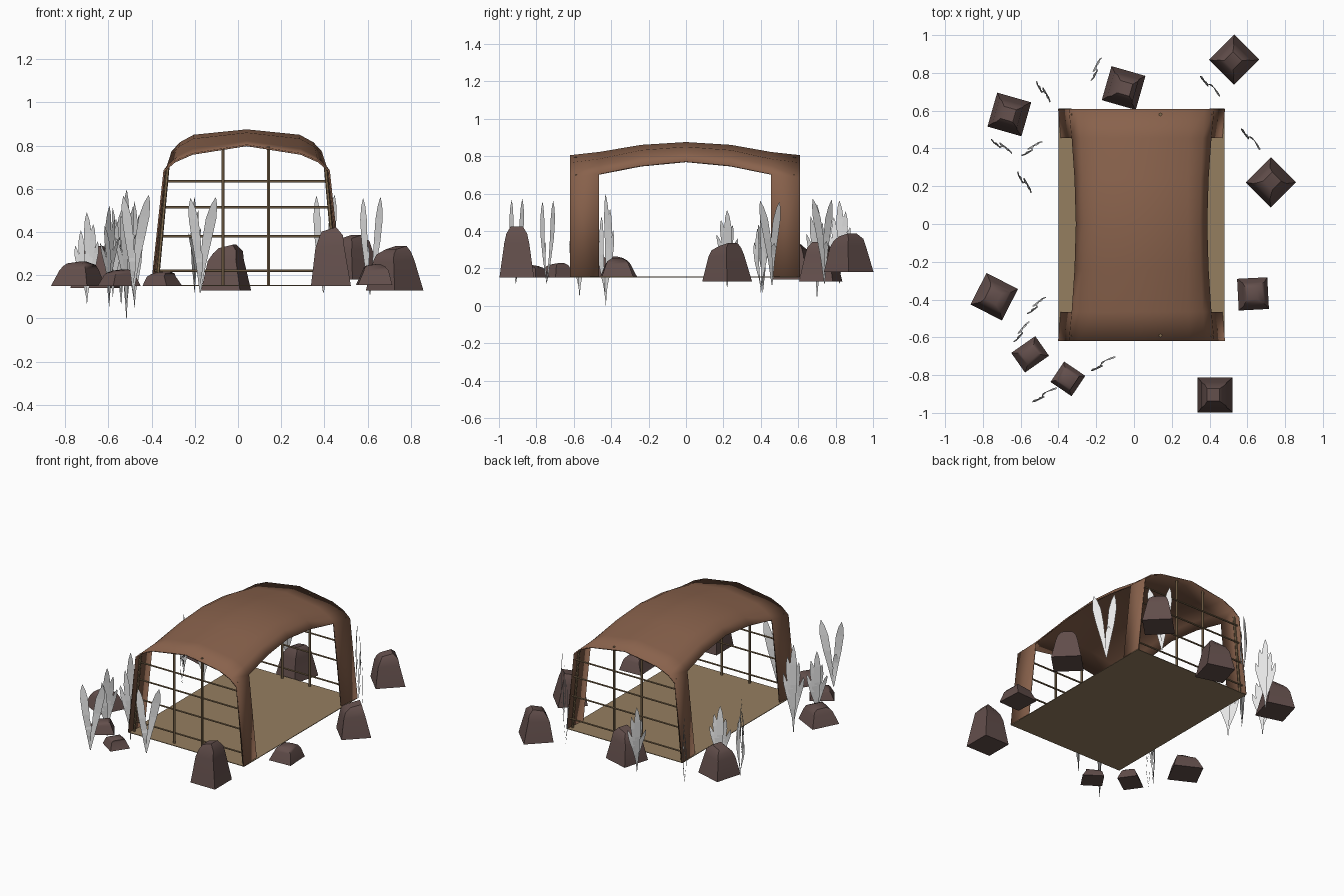
import bpy, bmesh, math, random
from mathutils import Vector, Matrix

if "Cube" in bpy.data.objects:
    bpy.data.objects.remove(bpy.data.objects["Cube"])

random.seed(4)
CX = 0.04      # tent centre in x
FLOOR_Z = 0.155


def mat(name, rgb):
    m = bpy.data.materials.new(name)
    m.diffuse_color = (*rgb, 1)
    m.use_nodes = True
    m.node_tree.nodes["Principled BSDF"].inputs["Base Color"].default_value = m.diffuse_color
    return m


HIDE = mat("brown_hide", (0.25, 0.122, 0.072))
MAT = mat("tan_mat", (0.30, 0.21, 0.117))
WOOD = mat("pole_wood", (0.24, 0.16, 0.085))
STONE = mat("dark_stone", (0.125, 0.078, 0.072))
LEAF = mat("pale_leaf", (0.8, 0.8, 0.8))


def make(name, bm, material, smooth=None):
    me = bpy.data.meshes.new(name)
    bmesh.ops.recalc_face_normals(bm, faces=bm.faces)
    bm.to_mesh(me)
    bm.free()
    ob = bpy.data.objects.new(name, me)
    bpy.context.collection.objects.link(ob)
    me.materials.append(material)
    if smooth:
        bpy.ops.object.select_all(action='DESELECT')
        ob.select_set(True)
        bpy.context.view_layer.objects.active = ob
        bpy.ops.object.shade_smooth_by_angle(angle=math.radians(smooth))
    return ob


# Canopy: arched sheet in rows along y, legs hanging from the four corners
# row: y, crown z, shoulder z, eave half width, eave z
rows = [(-0.62, 0.805, 0.765, 0.385, 0.685), (-0.465, 0.822, 0.785, 0.37, 0.705),
        (-0.24, 0.86, 0.832, 0.355, 0.75), (0, 0.875, 0.85, 0.348, 0.773),
        (0.24, 0.86, 0.832, 0.355, 0.75), (0.455, 0.822, 0.785, 0.37, 0.705),
        (0.61, 0.805, 0.765, 0.385, 0.685)]
bm = bmesh.new()
grid = []
for y, crown, shoulder, hw, eave in rows:
    sh = 0.245 + (hw - 0.348) * 0.2
    mid = (hw * 0.62 + sh * 0.38, eave * 0.45 + shoulder * 0.55)
    half = [(hw, eave), mid, (sh, shoulder)]
    prof = [(-x, z) for x, z in half] + [(0, crown)] + half[::-1]
    grid.append([bm.verts.new((CX + x, y, z)) for x, z in prof])
for a, b in zip(grid, grid[1:]):
    for i in range(len(a) - 1):
        bm.faces.new((a[i], a[i + 1], b[i + 1], b[i]))
for outer, inner in ((0, 1), (-1, -2)):
    for col, s in ((0, -1), (-1, 1)):
        top_o, top_i = grid[outer][col], grid[inner][col]
        low_o = bm.verts.new((CX + s * 0.442, top_o.co.y, FLOOR_Z))
        low_i = bm.verts.new((CX + s * 0.428, top_i.co.y, FLOOR_Z))
        bm.faces.new((top_o, top_i, low_i, low_o))
canopy = make("hide_canopy", bm, HIDE, 50)
mod = canopy.modifiers.new("thickness", 'SOLIDIFY')
mod.thickness = 0.008

# Floor mat
bm = bmesh.new()
bmesh.ops.create_cube(bm, size=1, matrix=Matrix.Translation((CX, -0.005, FLOOR_Z - 0.002))
                      @ Matrix.Diagonal((0.88, 1.23, 0.004, 1)))
make("floor_mat", bm, MAT)


# Pole lattices closing both ends
def pole(bm, a, b, r=0.008):
    a, b = Vector(a), Vector(b)
    d = b - a
    m = Matrix.Translation((a + b) / 2) @ d.to_track_quat('Z', 'Y').to_matrix().to_4x4()
    bmesh.ops.create_cone(bm, cap_ends=True, segments=6, radius1=r, radius2=r,
                          depth=d.length, matrix=m)


for label, y in (("front", -0.59), ("back", 0.58)):
    bm = bmesh.new()
    for x, top in ((-0.07, 0.785), (0.14, 0.795)):
        pole(bm, (x, y, FLOOR_Z), (x, y, top))
    for s in (-1, 1):
        pole(bm, (CX + s * 0.415, y, FLOOR_Z), (CX + s * 0.365, y, 0.70))
    for z in (0.22, 0.38, 0.515, 0.635):
        hw = 0.435 - (z - FLOOR_Z) * 0.105
        pole(bm, (CX - hw, y + 0.012, z), (CX + hw, y + 0.012, z), 0.006)
    make(label + "_lattice", bm, WOOD, 40)

# Rocks: x, y, width, depth, turn, base z, top z
rocks = [(0.53, 0.87, 0.188, 0.188, 45, 0.18, 0.38), (-0.055, 0.72, 0.187, 0.187, -16, 0.13, 0.335),
         (-0.66, 0.58, 0.187, 0.187, -16, 0.14, 0.33), (0.725, 0.22, 0.188, 0.188, 45, 0.13, 0.33),
         (-0.74, -0.385, 0.187, 0.187, -27, 0.15, 0.26), (-0.55, -0.69, 0.155, 0.127, 35, 0.15, 0.225),
         (-0.35, -0.82, 0.135, 0.13, -34, 0.15, 0.215), (0.43, -0.905, 0.185, 0.185, 0, 0.15, 0.415),
         (0.63, -0.37, 0.16, 0.168, 3, 0.155, 0.25)]
for n, (x, y, w, d, turn, z0, z1) in enumerate(rocks):
    bm = bmesh.new()
    rings = []
    for k, h in ((1, 0), (0.72, 0.68), (0.6, 0.86), (0.36, 0.99)):
        ox = h * random.uniform(-0.012, 0.012)
        rings.append([bm.verts.new((ox + sx * k * w / 2, sy * k * d / 2,
                                    (z1 - z0) * h * (1 + 0.04 * sx * h)))
                      for sx, sy in ((-1, -1), (1, -1), (1, 1), (-1, 1))])
    for a, b in zip(rings, rings[1:]):
        for i in range(4):
            j = (i + 1) % 4
            bm.faces.new((a[i], a[j], b[j], b[i]))
    bm.faces.new(rings[0])
    bm.faces.new(rings[-1])
    ob = make("rock_%d" % (n + 1), bm, STONE, 45)
    ob.location = (x, y, z0)
    ob.rotation_euler.z = math.radians(turn)

# Plants: fans of flat leaves, (start height, tip offset, tip height, half width)
FORK = [(0, 0.08, 1.0, 0.027), (0, -0.05, 0.99, 0.025), (0.1, -0.015, 0.5, 0.018)]
TUFT = [(0, 0.0, 1.0, 0.022), (0.05, 0.038, 0.87, 0.018), (0.05, -0.034, 0.8, 0.018),
        (0.1, 0.064, 0.68, 0.014), (0.1, -0.066, 0.63, 0.014)]
plants = [(-0.2, 0.82, 63, 0.12, 0.56, TUFT), (-0.48, 0.70, -60, 0.05, 0.54, TUFT),
          (-0.70, 0.41, -37, 0.07, 0.49, TUFT), (-0.54, 0.40, 31, 0.07, 0.50, TUFT),
          (-0.58, 0.22, -60, 0.10, 0.51, TUFT), (0.395, 0.74, -50, 0.12, 0.57, FORK),
          (0.61, 0.46, -52, 0.11, 0.56, FORK), (-0.515, -0.43, 39, 0.005, 0.60, TUFT),
          (-0.595, -0.57, 50, 0.055, 0.52, TUFT), (-0.485, -0.91, 26, 0.12, 0.57, FORK),
          (-0.175, -0.745, 26, 0.12, 0.56, FORK)]
for n, (x, y, turn, z0, z1, kind) in enumerate(plants):
    bm = bmesh.new()
    for start, tip, top, hw in kind:
        left, right = [], []
        for t, k in ((0, 0.1), (0.3, 0.55), (0.55, 0.9), (0.78, 1), (0.92, 0.6), (1, 0.05)):
            cx = tip * t ** 1.15
            cy = 0.012 * math.sin(t * math.pi) * (1 if tip >= 0 else -1)
            z = (start + (top - start) * t) * (z1 - z0)
            left.append(bm.verts.new((cx - hw * k, cy, z)))
            right.append(bm.verts.new((cx + hw * k, cy, z)))
        for i in range(5):
            bm.faces.new((left[i], right[i], right[i + 1], left[i + 1]))
    ob = make("plant_%d" % (n + 1), bm, LEAF)
    ob.location = (x, y, z0)
    ob.rotation_euler.z = math.radians(turn)
# lowest leaf tip reaches the ground
bpy.data.objects["plant_8"].location.z = 0.0
